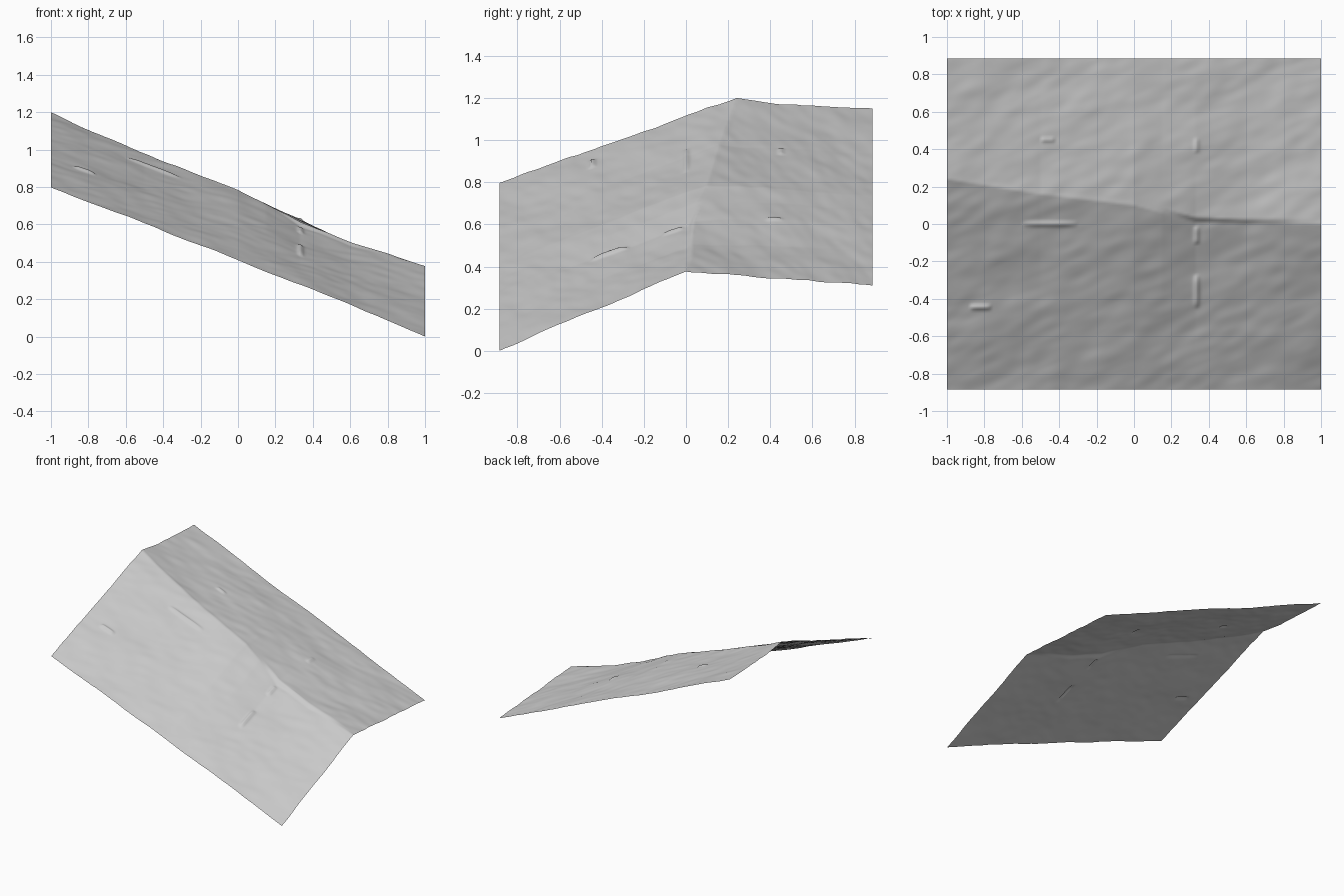
import bpy, bmesh, math
from mathutils import Vector, noise

cube = bpy.data.objects.get("Cube")
if cube:
    bpy.data.objects.remove(cube, do_unlink=True)

HALF_X, HALF_Y = 1.0, 0.885
COLS, ROWS = 200, 178

# Cross-sections along x: front z, crest y, crest z, lip z, shoulder z, back z
SECTIONS = [
    (-1.0, 0.805, 0.24, 1.203, 1.198, 1.175, 1.155),
    (-0.5, 0.61, 0.16, 0.975, 0.972, 0.965, 0.94),
    (0.0, 0.41, 0.10, 0.795, 0.792, 0.775, 0.735),
    (0.15, 0.35, 0.06, 0.71, 0.712, 0.705, 0.67),
    (0.33, 0.285, 0.01, 0.59, 0.615, 0.63, 0.595),
    (0.6, 0.175, 0.0, 0.49, 0.51, 0.505, 0.48),
    (1.0, 0.005, 0.0, 0.38, 0.377, 0.345, 0.315),
]

# Small scarps: centre x, centre y, half length, runs along x, height
SCARPS = [
    (-0.45, 0.0, 0.15, True, 0.012),
    (-0.82, -0.445, 0.06, True, 0.014),
    (-0.46, 0.45, 0.04, True, 0.01),
    (0.335, -0.36, 0.09, False, 0.016),
    (0.335, -0.06, 0.05, False, 0.014),
    (0.335, 0.42, 0.04, False, 0.008),
]


def section(x):
    """Blend the two nearest cross-sections."""
    for a, b in zip(SECTIONS, SECTIONS[1:]):
        if x <= b[0]:
            t = (x - a[0]) / (b[0] - a[0])
            return [p + (q - p) * t for p, q in zip(a, b)][1:]
    return SECTIONS[-1][1:]


def base_height(x, y):
    front, ridge_y, crest, lip, shoulder, back = section(x)
    knots = [(-HALF_Y, front), (ridge_y, crest), (ridge_y + 0.025, lip),
             (0.42, shoulder), (HALF_Y, back)]
    for (y0, z0), (y1, z1) in zip(knots, knots[1:]):
        if y <= y1:
            return z0 + (z1 - z0) * (y - y0) / (y1 - y0)
    return back


def roughness(x, y):
    """Streaks that run obliquely across the slope."""
    u, v = x * 0.93 + y * 0.37, y * 0.93 - x * 0.37
    broad = noise.noise(Vector((u * 3, v * 6, 1.5)))
    fine = noise.noise(Vector((u * 8, v * 17, 7.5)))
    return 0.008 * broad + 0.004 * fine


def scarp_height(x, y):
    total = 0
    for cx, cy, half, along_x, height in SCARPS:
        along, across = (x - cx, y - cy) if along_x else (y - cy, x - cx)
        fade = max(0, 1 - (along / half) ** 4)
        total += height * fade * math.exp(-(across / 0.012) ** 2)
    return total


# Terrain sheet
bm = bmesh.new()
grid = []
for j in range(ROWS + 1):
    y = HALF_Y * (2 * j / ROWS - 1)
    row = []
    for i in range(COLS + 1):
        x = HALF_X * (2 * i / COLS - 1)
        z = base_height(x, y) + roughness(x, y) + scarp_height(x, y)
        row.append(bm.verts.new((x, y, z)))
    grid.append(row)
for low, high in zip(grid, grid[1:]):
    for i in range(COLS):
        bm.faces.new((low[i], low[i + 1], high[i + 1], high[i]))

# Rest the lowest point on the ground
lowest = min(v.co.z for v in bm.verts)
bmesh.ops.translate(bm, verts=bm.verts, vec=(0, 0, -lowest))
for face in bm.faces:
    face.smooth = True

mesh = bpy.data.meshes.new("hillside_terrain")
bm.to_mesh(mesh)
bm.free()
terrain = bpy.data.objects.new("hillside_terrain", mesh)
bpy.context.collection.objects.link(terrain)

# Stone grey surface
grey = bpy.data.materials.new("stone_grey")
grey.use_nodes = True
color = (0.6, 0.6, 0.6, 1)
grey.diffuse_color = color
grey.node_tree.nodes["Principled BSDF"].inputs["Base Color"].default_value = color
mesh.materials.append(grey)
